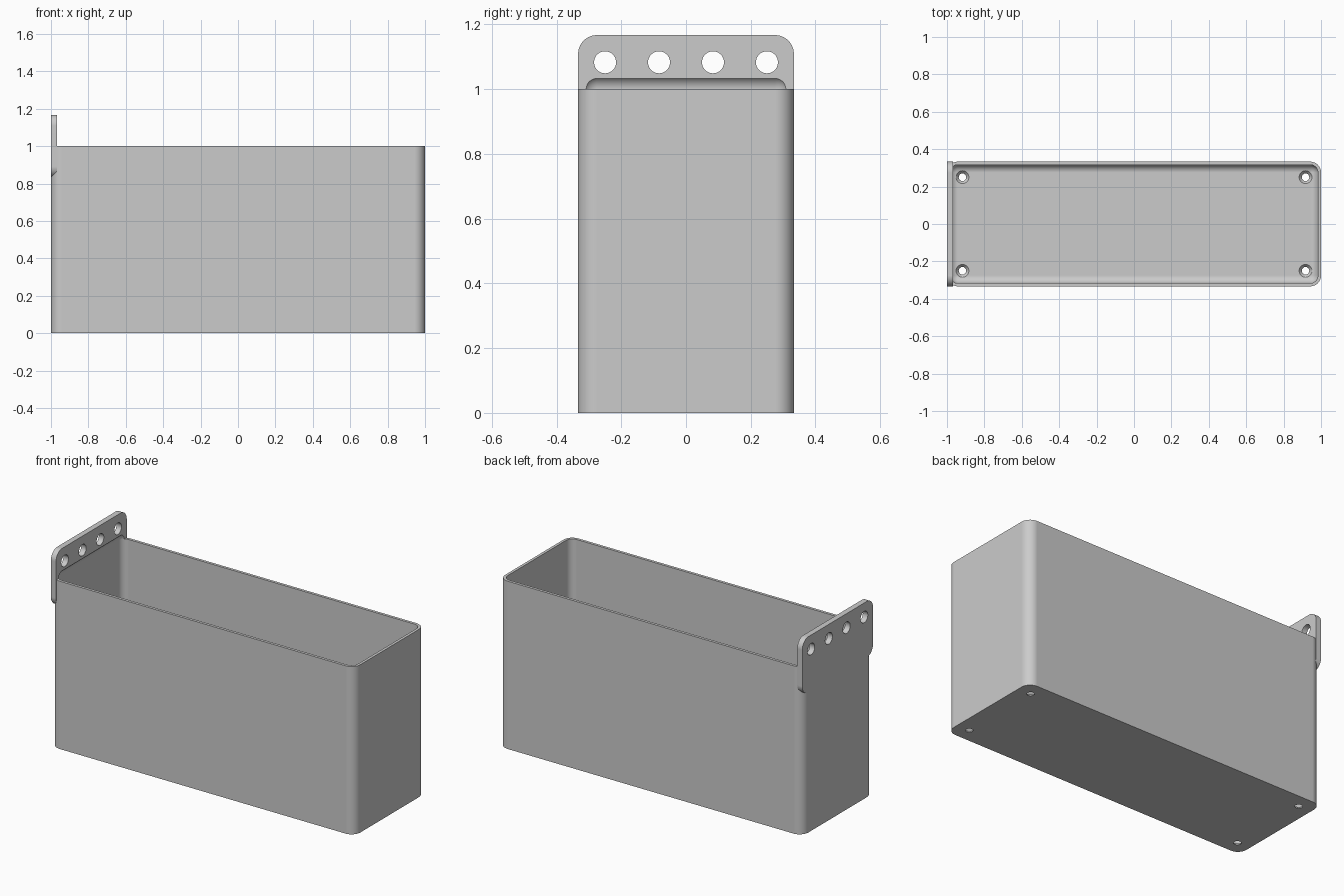
import bpy
import bmesh
from mathutils import Matrix, Vector

cube = bpy.data.objects.get("Cube")
if cube:
    bpy.data.objects.remove(cube, do_unlink=True)

WALL = 1 / 60
HALF_Y = 1 / 3
OUTER_R = 0.058
INNER_R = OUTER_R - WALL
PLATE_T = 2 * WALL

grey = bpy.data.materials.new("plain grey")
grey.use_nodes = True
grey.diffuse_color = (0.6, 0.6, 0.6, 1)
grey.node_tree.nodes["Principled BSDF"].inputs["Base Color"].default_value = (0.6, 0.6, 0.6, 1)


def finish(name, bm):
    bmesh.ops.recalc_face_normals(bm, faces=bm.faces)
    mesh = bpy.data.meshes.new(name)
    bm.to_mesh(mesh)
    bm.free()
    mesh.materials.append(grey)
    obj = bpy.data.objects.new(name, mesh)
    bpy.context.collection.objects.link(obj)
    return obj


def rounded_box(name, low, high, radius, axis=None):
    """Box with the edges along one axis rounded, or every edge when axis is None."""
    low, high = Vector(low), Vector(high)
    bm = bmesh.new()
    bmesh.ops.create_cube(bm, size=1)
    for v in bm.verts:
        v.co = (low + high) / 2 + v.co * (high - low)
    edges = [e for e in bm.edges if axis is None
             or abs((e.verts[0].co - e.verts[1].co).normalized()[axis]) > 0.9]
    bmesh.ops.bevel(bm, geom=edges, offset=radius, segments=10,
                    profile=0.5, affect='EDGES')
    return finish(name, bm)


def drill(name, centre, r_low, r_high, depth, axis):
    bm = bmesh.new()
    turn = Matrix.Rotation(1.5707963, 4, 'Y') if axis == 'X' else Matrix()
    bmesh.ops.create_cone(bm, cap_ends=True, segments=40, radius1=r_low,
                          radius2=r_high, depth=depth,
                          matrix=Matrix.Translation(centre) @ turn)
    return finish(name, bm)


def combine(target, tool, operation):
    tool.hide_render = True
    mod = target.modifiers.new("combine", 'BOOLEAN')
    mod.operation, mod.solver, mod.object = operation, 'EXACT', tool
    bpy.ops.object.select_all(action='DESELECT')
    bpy.context.view_layer.objects.active = target
    target.select_set(True)
    bpy.ops.object.modifier_apply(modifier=mod.name)
    bpy.data.objects.remove(tool, do_unlink=True)


# Open bin with a hanging plate fused to its end wall
storage_bin = rounded_box("storage_bin", (-1, -HALF_Y, 0), (1, HALF_Y, 1), OUTER_R, 2)
plate = rounded_box("hanging_plate", (-1, -HALF_Y, 0.833),
                    (-1 + PLATE_T, HALF_Y, 1.167), OUTER_R, 0)
combine(storage_bin, plate, 'UNION')

# Filleted cavity, which also coves the foot of the plate
cavity = rounded_box("cavity_cutter", (-1 + WALL, -HALF_Y + WALL, WALL),
                     (1 - WALL, HALF_Y - WALL, 1 + INNER_R), INNER_R)
combine(storage_bin, cavity, 'DIFFERENCE')

# Row of hanging holes
for i in range(4):
    hole = drill("hanging_hole", (-1, -0.25 + i / 6, 1.083), 0.034, 0.034, 0.2, 'X')
    combine(storage_bin, hole, 'DIFFERENCE')

# Countersunk holes in the floor corners
for x in (-0.917, 0.917):
    for y in (-0.25, 0.25):
        hole = drill("floor_hole", (x, y, WALL / 2), 0.013, 0.041, WALL * 2, 'Z')
        combine(storage_bin, hole, 'DIFFERENCE')

# Smooth fillets, crisp edges and flat walls
bpy.ops.object.select_all(action='DESELECT')
bpy.context.view_layer.objects.active = storage_bin
storage_bin.select_set(True)
bpy.ops.object.shade_smooth_by_angle(angle=0.5)
weighted = storage_bin.modifiers.new("flat_walls", 'WEIGHTED_NORMAL')
weighted.keep_sharp = True
